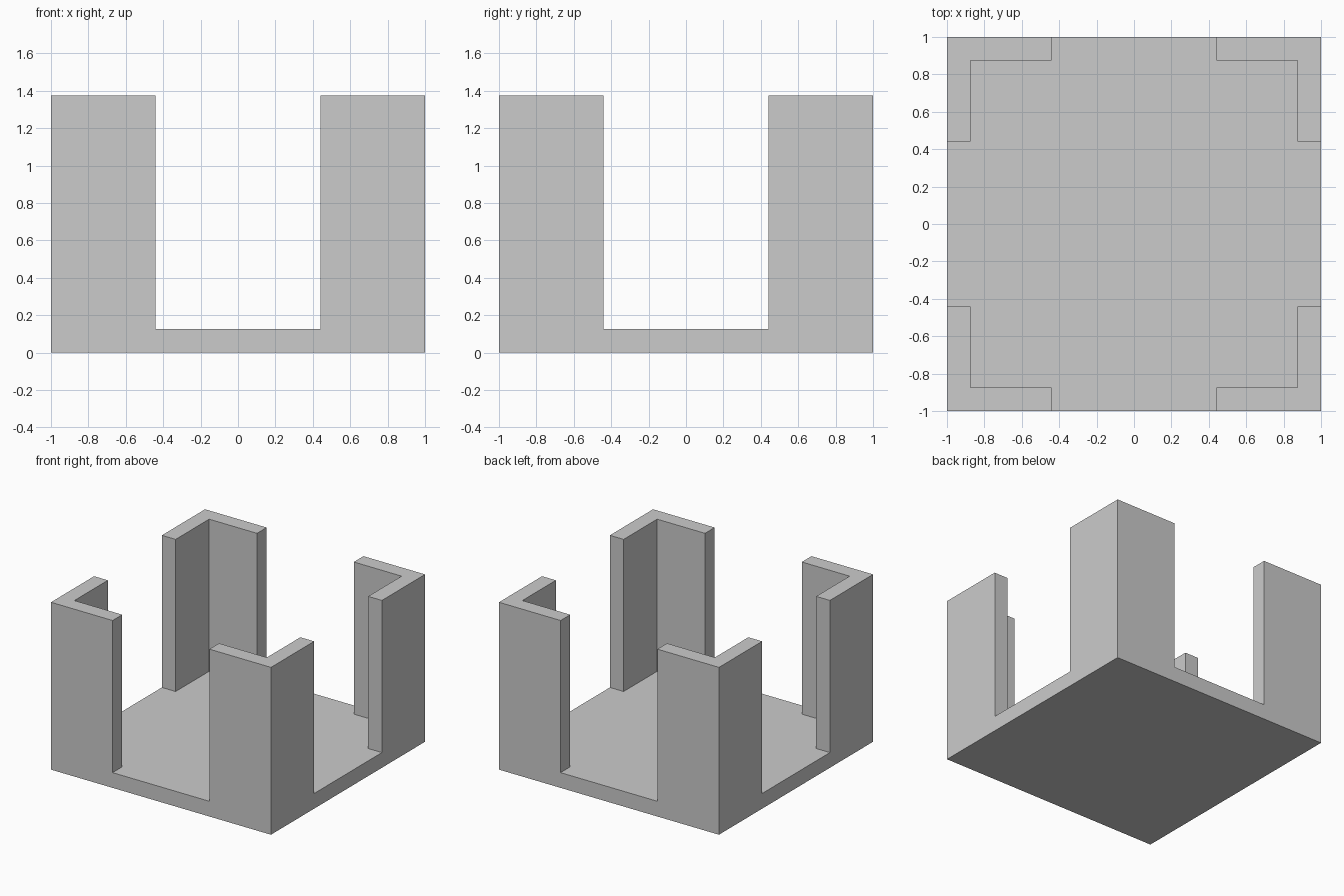
import bpy
import bmesh
from mathutils import Matrix, Vector

if "Cube" in bpy.data.objects:
    bpy.data.objects.remove(bpy.data.objects["Cube"])

HALF = 1.0       # half width of the square tray
INNER = 0.875    # half width between the walls
SLOT = 0.44      # half width of the openings
FLOOR = 0.125    # floor thickness
TOP = 1.375      # overall height


def prism(name, outline, z0, z1):
    """Extrude a flat outline from z0 to z1."""
    bm = bmesh.new()
    face = bm.faces.new([bm.verts.new((p.x, p.y, z0)) for p in outline])
    ext = bmesh.ops.extrude_face_region(bm, geom=[face], use_keep_orig=True)
    verts = [v for v in ext["geom"] if isinstance(v, bmesh.types.BMVert)]
    bmesh.ops.translate(bm, verts=verts, vec=(0, 0, z1 - z0))
    bmesh.ops.recalc_face_normals(bm, faces=bm.faces)
    mesh = bpy.data.meshes.new(name)
    bm.to_mesh(mesh)
    bm.free()
    obj = bpy.data.objects.new(name, mesh)
    bpy.context.collection.objects.link(obj)
    return obj


def four_fold(points):
    """Repeat a quarter outline around the centre."""
    return [Matrix.Rotation(q * 1.5707963268, 2) @ Vector(p)
            for q in range(4) for p in points]


# Solid block that becomes the tray with its corner posts
tray = prism("corner_post_tray", four_fold([(HALF, HALF)]), 0, TOP)

# Cutter: square cavity with an opening through each side
reach = HALF + 0.2
cutter = prism("cavity_cutter", four_fold([
    (reach, -SLOT), (reach, SLOT), (INNER, SLOT), (INNER, INNER), (SLOT, INNER),
]), FLOOR, TOP + 0.2)
cutter.hide_render = True

# Carve out the cavity, then drop the cutter
mod = tray.modifiers.new("cavity", "BOOLEAN")
mod.operation = "DIFFERENCE"
mod.solver = "EXACT"
mod.object = cutter
bpy.context.view_layer.objects.active = tray
bpy.ops.object.modifier_apply(modifier=mod.name)
bpy.data.objects.remove(cutter)
